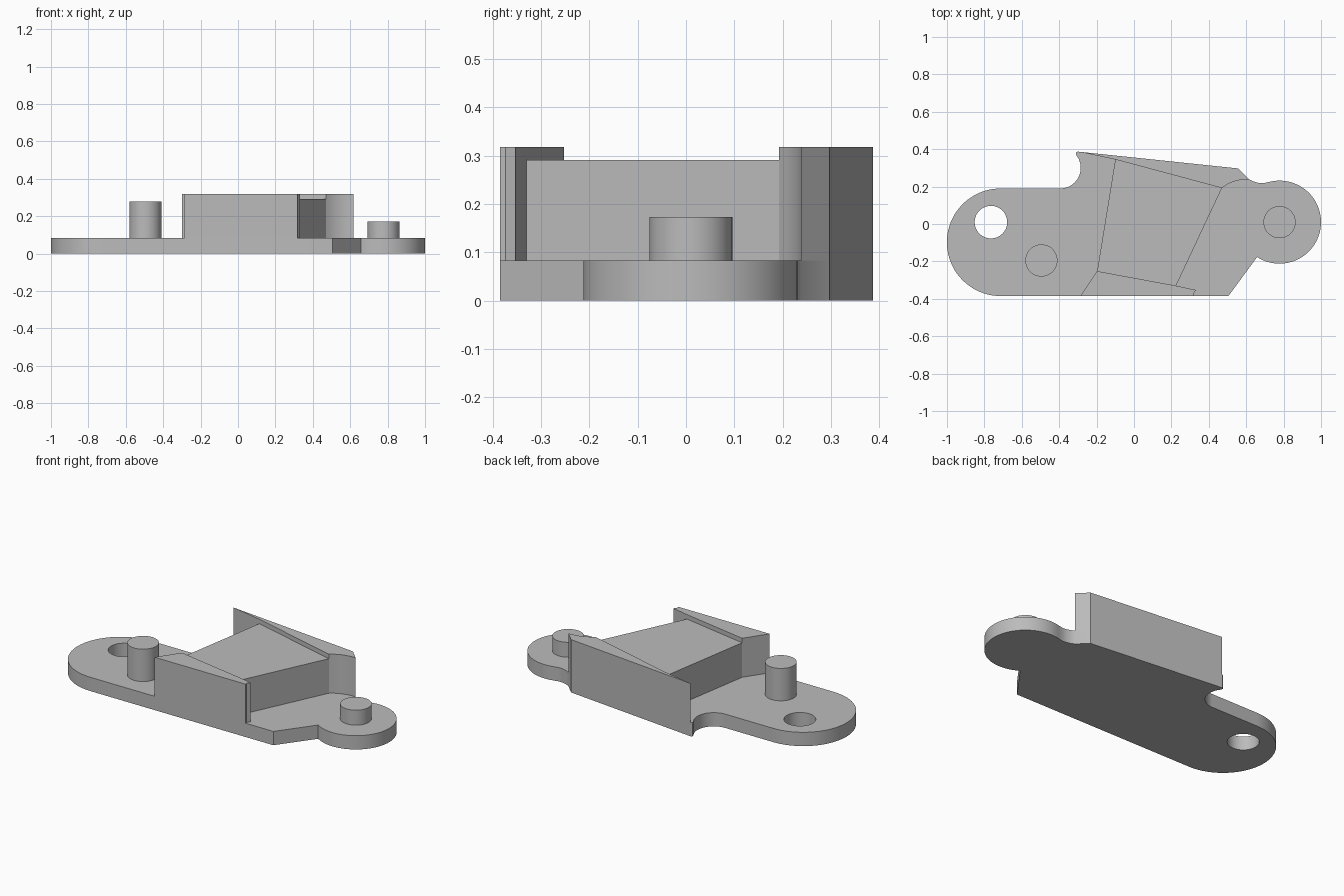
import bpy, bmesh
from math import cos, sin, radians

cube = bpy.data.objects.get("Cube")
if cube:
    bpy.data.objects.remove(cube, do_unlink=True)

grey = bpy.data.materials.new("plain grey")
grey.use_nodes = True
grey.diffuse_color = (0.5, 0.5, 0.5, 1)
grey.node_tree.nodes["Principled BSDF"].inputs["Base Color"].default_value = (0.5, 0.5, 0.5, 1)

BASE_TOP = 0.083
BLOCK_TOP = 0.291
WALL_TOP = 0.318


def arc(cx, cy, r, start, end, steps=24):
    """Points along an arc, angles in degrees."""
    angles = [radians(start + (end - start) * i / steps) for i in range(steps + 1)]
    return [(cx + r * cos(a), cy + r * sin(a)) for a in angles]


def circle(cx, cy, r, sides=48):
    return arc(cx, cy, r, 0, 360, sides)[:-1]


def prism(name, loops, bottom, top):
    """Fill closed outlines (outer first, then holes) and extrude them upward."""
    bm = bmesh.new()
    edges = []
    for loop in loops:
        verts = [bm.verts.new((x, y, bottom)) for x, y in loop]
        edges += [bm.edges.new((v, verts[i - 1])) for i, v in enumerate(verts)]
    if len(loops) == 1:
        bm.faces.new(verts)
    else:
        bmesh.ops.triangle_fill(bm, use_beauty=True, edges=edges)
    result = bmesh.ops.extrude_face_region(bm, geom=bm.faces[:], use_keep_orig=True)
    raised = [g for g in result["geom"] if isinstance(g, bmesh.types.BMVert)]
    bmesh.ops.translate(bm, verts=raised, vec=(0, 0, top - bottom))
    bmesh.ops.recalc_face_normals(bm, faces=bm.faces[:])
    mesh = bpy.data.meshes.new(name)
    bm.to_mesh(mesh)
    bm.free()
    mesh.materials.append(grey)
    obj = bpy.data.objects.new(name, mesh)
    bpy.context.collection.objects.link(obj)
    bpy.ops.object.select_all(action="DESELECT")
    obj.select_set(True)
    bpy.context.view_layer.objects.active = obj
    bpy.ops.object.shade_smooth_by_angle(angle=radians(25))
    return obj


# Base plate: small round lug, waist, rear spur, scooped notch, large round end
outline = [(0.505, -0.385)]
outline += arc(0.778, 0.01, 0.222, -122.7, 104, 40)
outline += [(0.69, 0.218), (0.665, 0.22), (0.64, 0.227), (0.617, 0.238)]
outline += [(0.557, 0.297), (-0.3, 0.387), (-0.31, 0.382)]
outline += arc(-0.395, 0.3, 0.11, 38, -90, 20)
outline += arc(-0.713, -0.0975, 0.2875, 90, 270, 40)
prism("base_plate", [outline, circle(-0.765, 0.01, 0.087)], 0, BASE_TOP)

# Raised centre block
block = [(-0.197, -0.252), (0.225, -0.33), (0.47, 0.192), (-0.1, 0.345)]
prism("centre_block", [block], BASE_TOP, BLOCK_TOP)

# Front wall, tapering along the block
front = [(-0.287, -0.385), (0.318, -0.385), (0.318, -0.373),
         (0.332, -0.353), (0.225, -0.33), (-0.197, -0.252)]
prism("front_wall", [front], BASE_TOP, WALL_TOP)

# Rear wall with a curved inner end
rear = [(-0.3, 0.387), (-0.1, 0.345), (0.47, 0.192), (0.495, 0.21), (0.525, 0.224),
        (0.555, 0.233), (0.585, 0.238), (0.617, 0.238), (0.557, 0.297)]
prism("rear_wall", [rear], BASE_TOP, WALL_TOP)

# Round pins
prism("tall_pin", [circle(-0.495, -0.195, 0.086)], BASE_TOP, 0.278)
prism("short_pin", [circle(0.778, 0.01, 0.086)], BASE_TOP, 0.173)
